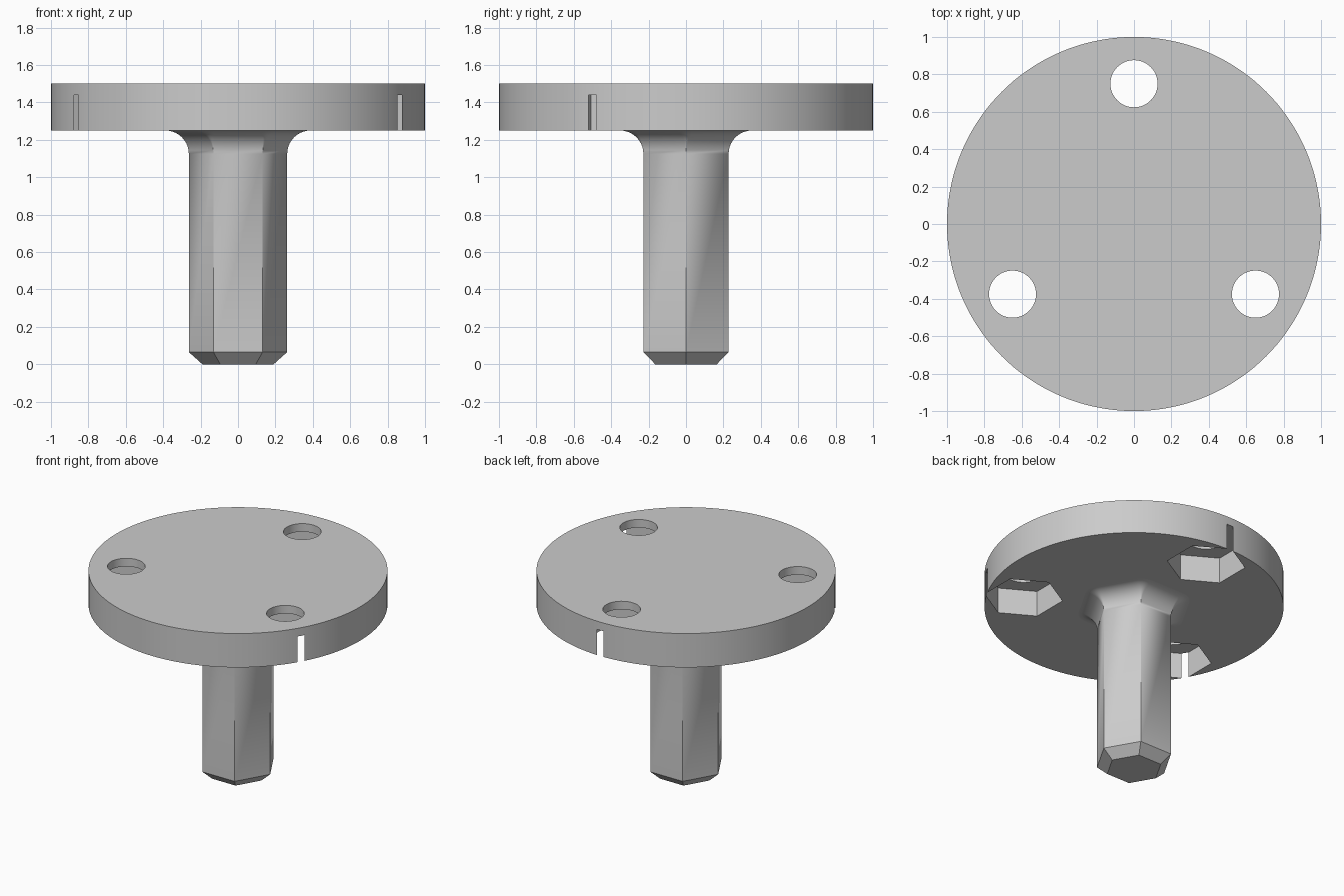
import bpy, bmesh
from math import sin, cos, pi, radians

TOP, UNDER, ROOF = 1.50, 1.25, 1.44      # disc top, disc underside, pocket roof
SHAFT_R, TIP_R, FILLET = 0.263, 0.19, 0.125

cube = bpy.data.objects.get("Cube")
if cube:
    bpy.data.objects.remove(cube, do_unlink=True)

grey = bpy.data.materials.new("light grey")
grey.use_nodes = True
colour = (0.6, 0.6, 0.6, 1)
grey.diffuse_color = colour
grey.node_tree.nodes["Principled BSDF"].inputs["Base Color"].default_value = colour


def finish(bm, name):
    bmesh.ops.recalc_face_normals(bm, faces=bm.faces)
    mesh = bpy.data.meshes.new(name)
    bm.to_mesh(mesh)
    bm.free()
    mesh.materials.append(grey)
    obj = bpy.data.objects.new(name, mesh)
    bpy.context.collection.objects.link(obj)
    return obj


def prism(name, sides, radius, low, high, centre=(0, 0), turn=0.0):
    bm = bmesh.new()
    ring = [bm.verts.new((centre[0] + radius * cos(turn + 2 * pi * i / sides),
                          centre[1] + radius * sin(turn + 2 * pi * i / sides), low))
            for i in range(sides)]
    base = bm.faces.new(ring)
    lid = bmesh.ops.extrude_face_region(bm, geom=[base])["geom"]
    bmesh.ops.translate(bm, vec=(0, 0, high - low),
                        verts=[v for v in lid if isinstance(v, bmesh.types.BMVert)])
    return finish(bm, name)


def select_only(obj):
    bpy.ops.object.select_all(action="DESELECT")
    obj.select_set(True)
    bpy.context.view_layer.objects.active = obj


def smooth(obj):
    select_only(obj)
    bpy.ops.object.shade_smooth_by_angle(angle=radians(25))


def cut(obj, cutter):
    cutter.hide_render = True
    mod = obj.modifiers.new("cut", "BOOLEAN")
    mod.operation = "DIFFERENCE"
    mod.solver = "EXACT"
    mod.object = cutter
    select_only(obj)
    bpy.ops.object.modifier_apply(modifier=mod.name)
    bpy.data.objects.remove(cutter, do_unlink=True)


# Disc with three bolt holes and hexagonal nut pockets that break the rim
disc = prism("disc", 144, 1.0, UNDER, TOP)
for k in range(3):
    a = pi / 2 + k * 2 * pi / 3
    spot = (0.75 * cos(a), 0.75 * sin(a))
    cut(disc, prism("pocket_cutter", 6, 0.264, UNDER - 0.1, ROOF, spot, a))
    cut(disc, prism("hole_cutter", 48, 0.126, UNDER - 0.1, TOP + 0.1, spot, a))
smooth(disc)


# Hexagonal shaft: chamfered tip, straight body, rounded flare into the disc
def hex_ring(bm, radius, offset, z, steps=6):
    """Hexagon grown outward by offset, with round corners."""
    ring = []
    for c in range(6):
        corner = c * pi / 3
        for s in range(steps + 1):
            a = corner + (s / steps - 0.5) * pi / 3
            ring.append(bm.verts.new((radius * cos(corner) + offset * cos(a),
                                      radius * sin(corner) + offset * sin(a), z)))
    return ring


bm = bmesh.new()
rings = [hex_ring(bm, TIP_R, 0, 0), hex_ring(bm, SHAFT_R, 0, 0.065)]
for i in range(11):
    t = i / 10 * pi / 2
    rings.append(hex_ring(bm, SHAFT_R, FILLET * (1 - cos(t)),
                          UNDER - FILLET + FILLET * sin(t)))
for low, high in zip(rings, rings[1:]):
    for i in range(len(low)):
        j = (i + 1) % len(low)
        bm.faces.new((low[i], low[j], high[j], high[i]))
bm.faces.new(rings[0][::-1])
bmesh.ops.remove_doubles(bm, verts=bm.verts, dist=0.00005)
smooth(finish(bm, "hex_shaft"))
